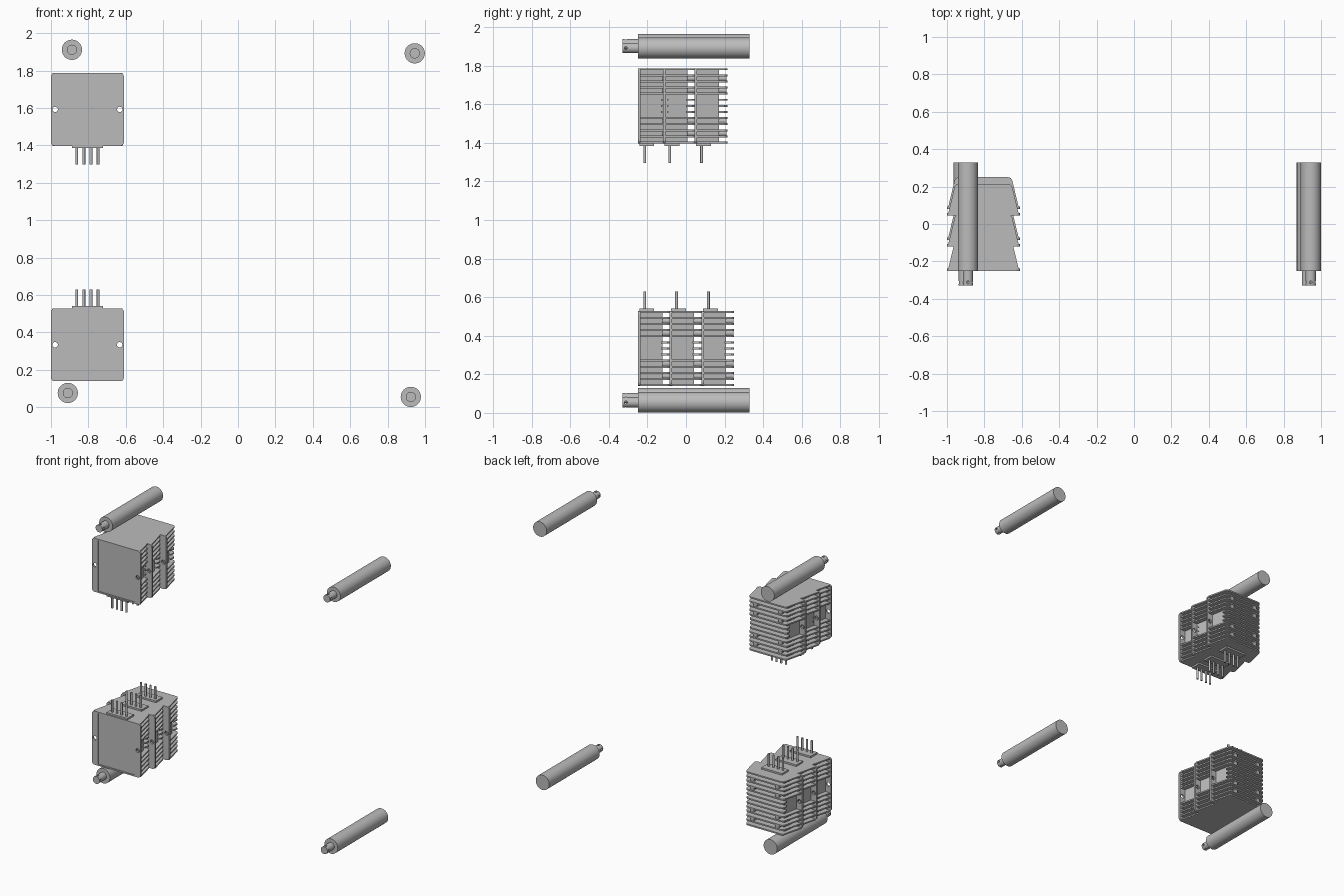
import bpy, bmesh, math
from mathutils import Vector, Matrix

if "Cube" in bpy.data.objects:
    bpy.data.objects.remove(bpy.data.objects["Cube"])

grey = bpy.data.materials.new("plain grey")
grey.diffuse_color = (0.5, 0.5, 0.5, 1)
grey.use_nodes = True
grey.node_tree.nodes["Principled BSDF"].inputs["Base Color"].default_value = grey.diffuse_color


def finish(bm, name):
    bmesh.ops.recalc_face_normals(bm, faces=bm.faces)
    me = bpy.data.meshes.new(name)
    bm.to_mesh(me)
    bm.free()
    ob = bpy.data.objects.new(name, me)
    bpy.context.collection.objects.link(ob)
    me.materials.append(grey)
    return ob


def add_prism(bm, outline, vec):
    """Extrude a closed planar outline along a vector."""
    f = bm.faces.new([bm.verts.new(p) for p in outline])
    r = bmesh.ops.extrude_face_region(bm, geom=[f])
    bmesh.ops.translate(bm, vec=vec,
                        verts=[v for v in r["geom"] if isinstance(v, bmesh.types.BMVert)])


def add_box(bm, x0, x1, y0, y1, z0, z1):
    add_prism(bm, [(x0, y0, z0), (x1, y0, z0), (x1, y1, z0), (x0, y1, z0)], (0, 0, z1 - z0))


def add_rod(bm, a, b, r, seg=24):
    """Round bar between two points."""
    a, b = Vector(a), Vector(b)
    rot = (b - a).to_track_quat('Z', 'Y').to_matrix().to_4x4()
    bmesh.ops.create_cone(bm, cap_ends=True, segments=seg, radius1=r, radius2=r,
                          depth=(b - a).length, matrix=Matrix.Translation((a + b) / 2) @ rot)


def activate(ob):
    bpy.ops.object.select_all(action='DESELECT')
    ob.select_set(True)
    bpy.context.view_layer.objects.active = ob


def smooth(ob):
    activate(ob)
    bpy.ops.object.shade_smooth_by_angle(angle=math.radians(30))


def cut(ob, cutter):
    m = ob.modifiers.new("cut", 'BOOLEAN')
    m.operation, m.object, m.solver = 'DIFFERENCE', cutter, 'EXACT'
    activate(ob)
    bpy.ops.object.modifier_apply(modifier=m.name)
    bpy.data.objects.remove(cutter)


def rounded(half, r, y):
    """Rounded square in the xz plane."""
    pts = []
    for k in range(4):
        sx, sz = [(1, 1), (-1, 1), (-1, -1), (1, -1)][k]
        for i in range(5):
            t = math.radians(90 * k + 22.5 * i)
            pts.append((sx * (half - r) + r * math.cos(t), y,
                        sz * (half - r) + r * math.sin(t)))
    return pts


def tapered(front, back, y0, y1, z, r=0.0):
    """Trapezoid in the xy plane, back corners chamfer-rounded by r."""
    right = [(front, y0, z)]
    right += [(back + 0.25 * r, y1 - r, z), (back - 0.3 * r, y1 - 0.3 * r, z),
              (back - r, y1, z)] if r else [(back, y1, z)]
    return right + [(-x, y, c) for x, y, c in reversed(right)]


H, T, D = 0.195, 0.013, 0.17     # half size, flange thickness, module depth
PITCH = 0.19 / 6


def module(tag, x, y, z, up):
    parts = []
    # flange with shallow front panel recess and two mounting holes
    bm = bmesh.new()
    add_prism(bm, rounded(H, 0.02, 0), (0, T, 0))
    flange = finish(bm, tag + "_flange")
    bm = bmesh.new()
    add_box(bm, -0.146, 0.146, -0.02, 0.005, -0.185, 0.185)
    for s in (-1, 1):
        add_rod(bm, (s * 0.1725, -0.05, 0), (s * 0.1725, 0.05, 0), 0.0145)
    cut(flange, finish(bm, "cutter"))
    parts.append(flange)

    # solid core block
    bm = bmesh.new()
    add_prism(bm, tapered(0.15, 0.13, T - 0.001, 0.127, -0.19), (0, 0, 0.38))
    parts.append(finish(bm, tag + "_core"))

    # cooling fins; the middle three stay at the back, leaving screw pockets
    bm = bmesh.new()
    for i in range(-6, 7):
        zf = i * PITCH - 0.005
        if abs(i) < 2:
            o = tapered(0.148, 0.148, 0.12, D, zf, 0.015)
        else:
            o = tapered(0.188, 0.15, T - 0.001, D, zf, 0.015)
        add_prism(bm, o, (0, 0, 0.01))
    parts.append(finish(bm, tag + "_fins"))

    # screw bosses between the fins
    bm = bmesh.new()
    for sx in (-1, 1):
        for zb in (-4.5, -2.5, 2.5, 4.5):
            add_rod(bm, (sx * 0.1, 0.12, zb * PITCH), (sx * 0.1, 0.166, zb * PITCH), 0.015, 16)
    parts.append(finish(bm, tag + "_bosses"))

    # terminal base and four pins
    bm = bmesh.new()
    za, zb = sorted((up * 0.185, up * 0.207))
    add_box(bm, -0.083, 0.083, 0.008, 0.085, za, zb)
    parts.append(finish(bm, tag + "_terminal_base"))
    bm = bmesh.new()
    for i in range(4):
        px = (i - 1.5) * 0.038
        add_rod(bm, (px, 0.036, up * 0.2), (px, 0.036, up * 0.295), 0.0075, 16)
    parts.append(finish(bm, tag + "_pins"))
    smooth(parts[-1])
    for p in parts:
        p.location = (x, y, z)


def roller(tag, x, z):
    # thick barrel
    bm = bmesh.new()
    add_rod(bm, (x, -0.25, z), (x, 0.33, z), 0.054, 40)
    smooth(finish(bm, tag + "_barrel"))
    # thin shaft end with cross holes
    bm = bmesh.new()
    add_rod(bm, (x, -0.33, z), (x, -0.245, z), 0.027, 32)
    shaft = finish(bm, tag + "_shaft")
    for d in (Vector((0.05, 0, 0)), Vector((0, 0, 0.05))):
        bm = bmesh.new()
        c = Vector((x, -0.312, z))
        add_rod(bm, c - d, c + d, 0.008, 12)
        cut(shaft, finish(bm, "cutter"))
    smooth(shaft)


# two stacks of three modules, terminals facing each other
for n, y in enumerate((-0.25, -0.085, 0.08)):
    module(f"lower_module_{n + 1}", -0.805, y, 0.334, 1)
for n, y in enumerate((-0.25, -0.12, 0.045)):
    module(f"upper_module_{n + 1}", -0.805, y, 1.592, -1)

# four corner rollers
roller("upper_left", -0.888, 1.911)
roller("upper_right", 0.945, 1.892)
roller("lower_left", -0.91, 0.076)
roller("lower_right", 0.924, 0.055)
